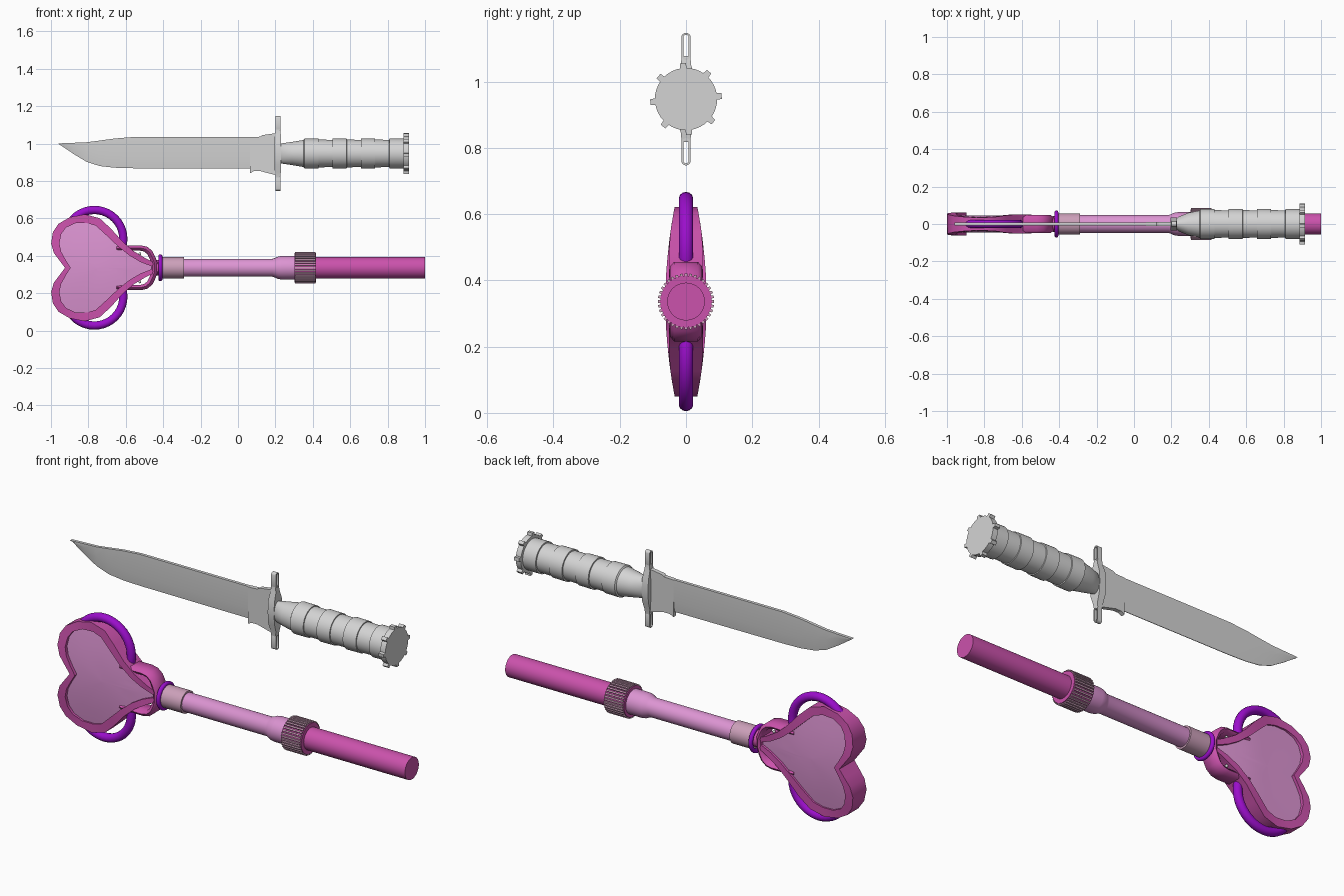
import bpy, bmesh, math
from mathutils import Vector

if "Cube" in bpy.data.objects:
    bpy.data.objects.remove(bpy.data.objects["Cube"])

AXIS = 0.336   # height of the wand axis
KNIFE = 0.947  # height of the knife axis


def material(name, rgb):
    m = bpy.data.materials.new(name)
    lin = [((c / 255 + 0.055) / 1.055) ** 2.4 for c in rgb]
    m.diffuse_color = (*lin, 1)
    m.use_nodes = True
    m.node_tree.nodes["Principled BSDF"].inputs["Base Color"].default_value = m.diffuse_color
    return m


STEEL = material("light_grey", (212, 212, 212))
MAGENTA = material("magenta", (203, 82, 172))
PINK = material("light_pink", (220, 148, 210))
ROSE = material("rose_grey", (204, 160, 186))
PURPLE = material("purple", (155, 14, 203))


def finish(o, name, mat, angle=35):
    o.name = name
    o.data.materials.append(mat)
    bpy.ops.object.select_all(action='DESELECT')
    o.select_set(True)
    bpy.context.view_layer.objects.active = o
    bpy.ops.object.shade_smooth_by_angle(angle=math.radians(angle))
    return o


def loft(name, sections, mat, closed=False, angle=35):
    """Skin a list of equal-length point loops."""
    bm = bmesh.new()
    rows = [[bm.verts.new(p) for p in s] for s in sections]
    n = len(rows[0])
    pairs = list(zip(rows, rows[1:])) + ([(rows[-1], rows[0])] if closed else [])
    for a, b in pairs:
        for i in range(n):
            j = (i + 1) % n
            bm.faces.new((a[i], a[j], b[j], b[i]))
    if not closed:
        bm.faces.new(rows[0])
        bm.faces.new(rows[-1])
    bmesh.ops.recalc_face_normals(bm, faces=bm.faces)
    me = bpy.data.meshes.new(name)
    bm.to_mesh(me)
    bm.free()
    o = bpy.data.objects.new(name, me)
    bpy.context.collection.objects.link(o)
    return finish(o, name, mat, angle)


def turned(name, profile, z, mat, seg=40):
    """Lathe along x; profile rows are (x, radius) or (x, radius_y, radius_z)."""
    angs = [2 * math.pi * i / seg for i in range(seg)]
    return loft(name, [[(p[0], p[1] * math.cos(a), z + p[-1] * math.sin(a))
                        for a in angs] for p in profile], mat)


def torus(name, loc, rot, major, minor, mat):
    bpy.ops.mesh.primitive_torus_add(location=loc, rotation=rot, major_radius=major,
                                     minor_radius=minor, major_segments=40, minor_segments=14)
    return finish(bpy.context.object, name, mat, 60)


def radial_blocks(name, count, phase, x0, x1, r0, r1, width, z, mat):
    """Ring of small blocks around an x axis, in one mesh."""
    bm = bmesh.new()
    for i in range(count):
        a = phase + 2 * math.pi * i / count
        out = Vector((0, math.cos(a), math.sin(a)))
        side = Vector((0, -math.sin(a), math.cos(a))) * width / 2
        c = Vector((0, 0, z))
        ends = []
        for x in (x0, x1):
            b = c + Vector((x, 0, 0))
            ends.append([bm.verts.new(b + out * r + side * s)
                         for r, s in ((r0, -1), (r1, -.8), (r1, .8), (r0, 1))])
        for k in range(4):
            l = (k + 1) % 4
            bm.faces.new((ends[0][k], ends[0][l], ends[1][l], ends[1][k]))
        bm.faces.new(ends[0])
        bm.faces.new(ends[1])
    bmesh.ops.recalc_face_normals(bm, faces=bm.faces)
    me = bpy.data.meshes.new(name)
    bm.to_mesh(me)
    bm.free()
    o = bpy.data.objects.new(name, me)
    bpy.context.collection.objects.link(o)
    return finish(o, name, mat, 30)


# ---- Knife ----
# blade: x, spine, bevel line, cutting edge
blade = [(-.96, 1.001, 1.0, .999), (-.88, 1.004, .985, .945), (-.81, 1.007, .96, .903),
         (-.74, 1.016, .94, .88), (-.66, 1.027, .93, .871), (-.56, 1.035, .922, .868),
         (.08, 1.035, .922, .866)]
loft("blade", [[(x, -.008, t), (x, .008, t), (x, .008, m), (x, .0015, b),
                (x, -.0015, b), (x, -.008, m)] for x, t, m, b in blade], STEEL, angle=15)
ricasso = [(.065, 1.035, .842), (.085, 1.035, .853), (.12, 1.037, .853),
           (.13, 1.045, .85), (.2, 1.055, .832), (.22, 1.057, .83)]
loft("blade_base", [[(x, -.011, t), (x, .011, t), (x, .011, b), (x, -.011, b)]
                    for x, t, b in ricasso], STEEL, angle=15)

# guard body: height offset, half length in x, half width in y
body = [(-.13, .012, .013), (-.10, .016, .016), (-.06, .018, .03), (0, .018, .035),
        (.06, .018, .03), (.10, .016, .016), (.13, .012, .013)]
loft("guard", [[(.213 + sx * hx, sy * hy, KNIFE + z) for sx, sy in
                ((-1, -1), (1, -1), (1, 1), (-1, 1))] for z, hx, hy in body], STEEL)
# slotted guard ends
for s, label in ((1, "upper"), (-1, "lower")):
    loops = []
    for i in range(20):
        a = 2 * math.pi * (i + .5) / 20
        mid = .159 + (.027 if math.sin(a) > 0 else -.027)
        loops.append([(x, r * math.cos(a), KNIFE + s * (mid + r * math.sin(a)))
                      for x, r in ((.2, .014), (.227, .014), (.227, .008), (.2, .008))])
    loft(label + "_guard_loop", loops, STEEL, closed=True)

# grip with alternating wide and narrow bands
grip = [(.215, .02, .05), (.24, .04, .055), (.29, .06, .062), (.35, .072, .072)]
for i in range(7):
    x, r = .355 + i * .0757, (.08 if i % 2 == 0 else .074)
    grip += [(x, r), (x + .075, r - .001)]
turned("grip", grip, KNIFE, STEEL)
turned("pommel", [(.884, .094), (.913, .094)], KNIFE, STEEL)
radial_blocks("pommel_teeth", 8, math.radians(5), .884, .913, .085, .108, .022, KNIFE, STEEL)

# ---- Wand ----
turned("wand_handle", [(.40, .057), (1.0, .057)], AXIS, MAGENTA)
turned("knurled_ring", [(.302, .078), (.418, .078)], AXIS, MAGENTA)
radial_blocks("ring_ridges", 36, 0, .306, .414, .074, .085, .0095, AXIS, ROSE)
turned("shaft", [(-.30, .048), (.185, .048), (.20, .053), (.215, .06), (.235, .063),
                 (.31, .063)], AXIS, PINK)
turned("shaft_collar", [(-.41, .057), (-.29, .057)], AXIS, ROSE)
turned("neck", [(-.46, .03), (-.435, .042), (-.40, .042)], AXIS, MAGENTA)
torus("collar_ring", (-.415, 0, AXIS), (0, math.pi / 2, 0), .061, .011, PURPLE)

# heart outline, upper half: x, height above axis
outer = [(-.925, 0), (-.955, .04), (-.985, .08), (-.999, .13), (-.99, .19), (-.96, .235),
         (-.90, .27), (-.82, .286), (-.74, .265), (-.68, .21), (-.62, .143), (-.56, .09),
         (-.49, .048), (-.43, .02)]
inner = [(-.895, 0), (-.92, .04), (-.945, .085), (-.955, .13), (-.945, .18), (-.92, .215),
         (-.87, .238), (-.81, .24), (-.76, .225), (-.70, .17), (-.64, .113), (-.58, .065),
         (-.52, .03), (-.46, .007)]


def mirrored(half):
    return half + [(x, -z) for x, z in reversed(half[1:])]


def depth(x, z):
    """Half thickness of the heart."""
    return .062 - .34 * z * z - max(0, x + .65) * .1


rim = []
for (xo, zo), (xi, zi) in zip(mirrored(outer), mirrored(inner)):
    t = depth(xo, zo)
    rim.append([(xo, -t, AXIS + zo), (xo, t, AXIS + zo),
                (xi, t, AXIS + zi), (xi, -t, AXIS + zi)])
loft("heart_rim", rim, MAGENTA, closed=True, angle=40)

# recessed heart panel, shrinking rings towards the middle of each side
panel = []
for side, scale in [(-1, k) for k in (.03, .35, .7, 1)] + [(1, k) for k in (1, .7, .35, .03)]:
    pts = [(-.75 + (x + .75) * scale, z * scale) for x, z in mirrored(inner)]
    panel.append([(x, side * (depth(x, z) - .016), AXIS + z) for x, z in pts])
loft("heart_panel", panel, PINK)

# side hoops
for s, label in ((1, "upper"), (-1, "lower")):
    torus(label + "_hoop", (-.768, 0, AXIS + s * .154), (math.pi / 2, 0, 0),
          .155, .022, PURPLE)

# clasp strap bent around the heart tip
strap_out = [(-.65, .118), (-.52, .12), (-.485, .112), (-.458, .09), (-.443, .06), (-.43, .025)]
strap_in = [(-.65, .09), (-.525, .092), (-.502, .087), (-.485, .073), (-.473, .05), (-.462, .02)]
strap = []
for (xo, zo), (xi, zi) in zip(*[h + [(x, -z) for x, z in reversed(h)]
                                for h in (strap_out, strap_in)]):
    strap.append([(xo, -.036, AXIS + zo), (xo, .036, AXIS + zo),
                  ((xo + xi) / 2, .048, AXIS + (zo + zi) / 2), (xi, .036, AXIS + zi),
                  (xi, -.036, AXIS + zi), ((xo + xi) / 2, -.048, AXIS + (zo + zi) / 2)])
loft("clasp_strap", strap, MAGENTA, angle=60)

# small beads inside the clasp
for s in (1, -1):
    for i, (x, z) in enumerate(((-.55, .075), (-.53, .055), (-.545, .07), (-.525, .075))):
        bpy.ops.mesh.primitive_uv_sphere_add(segments=10, ring_count=6, radius=.008,
                                             location=(x, (i - 1.5) * .018, AXIS + s * z))
        finish(bpy.context.object, "clasp_bead", STEEL, 60)
